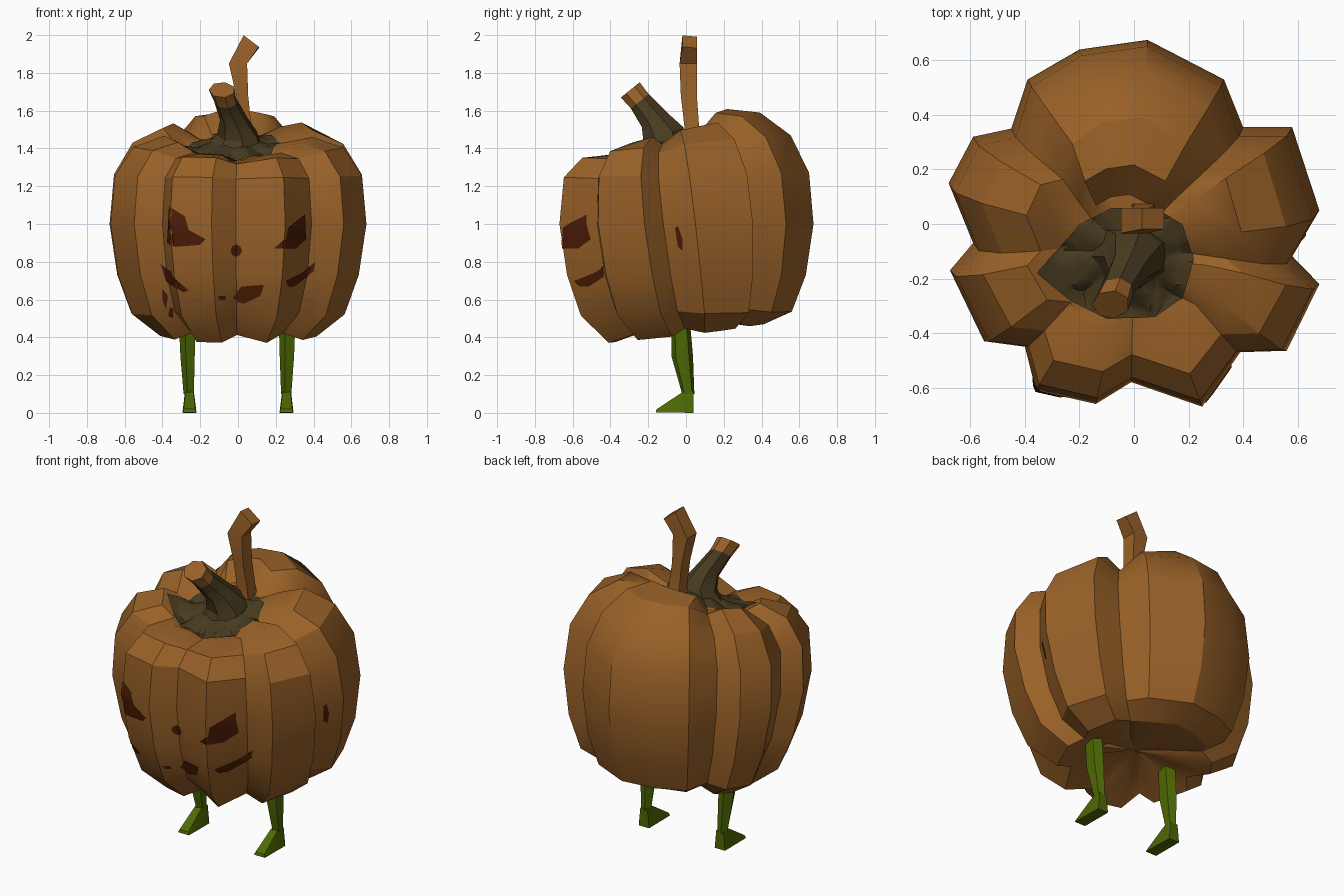
import bpy, bmesh, math
from mathutils import Vector, Matrix
from mathutils.bvhtree import BVHTree

if "Cube" in bpy.data.objects:
    bpy.data.objects.remove(bpy.data.objects["Cube"])


def material(name, rgb):
    m = bpy.data.materials.new(name)
    m.diffuse_color = (*rgb, 1)
    m.use_nodes = True
    m.node_tree.nodes["Principled BSDF"].inputs["Base Color"].default_value = m.diffuse_color
    return m


SKIN = material("pumpkin brown", (0.32, 0.12, 0.021))
STEM = material("dark olive", (0.064, 0.043, 0.014))
CARVE = material("dark red brown", (0.075, 0.012, 0.002))
GREEN = material("leg green", (0.075, 0.14, 0.001))


def finish(name, bm, mats, angle=30):
    bmesh.ops.recalc_face_normals(bm, faces=bm.faces)
    me = bpy.data.meshes.new(name)
    bm.to_mesh(me)
    for m in mats:
        me.materials.append(m)
    for p in me.polygons:
        p.use_smooth = True
    me.set_sharp_from_angle(angle=math.radians(angle))
    ob = bpy.data.objects.new(name, me)
    bpy.context.collection.objects.link(ob)
    return ob


def bridge(bm, a, b, mat=0):
    n = len(a)
    for i in range(n):
        f = bm.faces.new((a[i], a[(i + 1) % n], b[(i + 1) % n], b[i]))
        f.material_index = mat


def tube(name, rings, n, mats, tip_from=99):
    """rings: (centre, rx, ry, tilt towards the front in degrees)"""
    bm = bmesh.new()
    loops = []
    for c, rx, ry, tilt in rings:
        rot = Matrix.Rotation(math.radians(tilt), 3, 'X')
        loop = []
        for i in range(n):
            a = 2 * math.pi * (i + 0.5) / n
            loop.append(bm.verts.new(Vector(c) + rot @ Vector((rx * math.cos(a), ry * math.sin(a), 0))))
        loops.append(loop)
    for k in range(len(loops) - 1):
        bridge(bm, loops[k], loops[k + 1], 1 if k >= tip_from else 0)
    bm.faces.new(loops[0])
    bm.faces.new(loops[-1]).material_index = 1 if len(mats) > 1 else 0
    return finish(name, bm, mats)


# Pumpkin: lobed outline (x, y, 1 = valley) scaled through tilted rings
OUTLINE = [(.68, .05, 0), (.58, .355, 0), (.40, .355, 1), (.33, .53, 0), (.05, .675, 0),
           (-.20, .64, 0), (-.39, .53, 0), (-.45, .35, 1), (-.59, .32, 0), (-.68, .15, 0),
           (-.59, -.07, 1), (-.675, -.17, 0), (-.55, -.43, 0), (-.40, -.45, 1), (-.36, -.61, 0),
           (-.14, -.66, 0), (-.01, -.58, 1), (.25, -.67, 0), (.39, -.47, 1), (.56, -.465, 0),
           (.68, -.22, 0), (.58, -.12, 1)]
# scale, height, forward tilt, centre x, centre y, lifts of: valleys, back lobe, front lobes
RINGS = [(.28, .48, .04, 0, 0, .02, 0, 0), (.61, .42, .12, 0, 0, .035, 0, 0),
         (.83, .525, .02, 0, 0, .015, 0, 0), (.94, .73, 0, 0, 0, 0, 0, 0),
         (1.0, 1.0, 0, 0, 0, 0, 0, 0), (.965, 1.26, .02, 0, 0, -.01, 0, 0),
         (.82, 1.42, .09, 0, 0, -.04, 0, -.02), (.58, 1.49, .23, 0, 0, -.05, .01, -.035),
         (.41, 1.485, .34, -.02, -.06, -.045, .05, -.015), (.28, 1.455, .26, -.03, -.08, -.01, .01, 0)]
bm = bmesh.new()
loops = []
for s, z0, tilt, cx, cy, lift, back, front in RINGS:
    loop = []
    for x, y, valley in OUTLINE:
        px, py = cx + s * x, cy + s * y
        z = z0 + tilt * py + lift * valley + (back if y > .5 else front if y < -.5 else 0)
        # the crown dips on the left, by the stem
        if cx < 0:
            z += .12 * min(0, px + .05)
        # grooves lean towards the front as they rise
        py -= .12 * (z0 - 1) * max(0, 1 - (y / .6) ** 2) * (s > .5)
        loop.append(bm.verts.new((px, py, z)))
    loops.append(loop)
for a, b in zip(loops, loops[1:]):
    bridge(bm, a, b)
for loop, centre in ((loops[0], (0, 0, .5)), (loops[-1], (-.01, -.1, 1.475))):
    c = bm.verts.new(centre)
    for i in range(len(loop)):
        bm.faces.new((loop[i], loop[(i + 1) % len(loop)], c))
bmesh.ops.recalc_face_normals(bm, faces=bm.faces)
SURFACE = BVHTree.FromBMesh(bm)
finish("pumpkin_body", bm, [SKIN])

# Painted patches: a flat polygon, diced and laid on the pumpkin surface
VIEWS = {'front': (lambda u, v: (u, -3, v), (0, 1, 0)),
         'right': (lambda u, v: (3, u, v), (-1, 0, 0)),
         'top': (lambda u, v: (u, v, 3), (0, 0, -1))}


def patch(name, pts, mat, view='front', step=0.02):
    place, direction = VIEWS[view]
    bm = bmesh.new()
    bm.faces.new([bm.verts.new((u, v, 0)) for u, v in pts])
    bmesh.ops.triangulate(bm, faces=bm.faces[:])
    for axis in (0, 1):
        k = math.ceil(min(p[axis] for p in pts) / step)
        while k * step < max(p[axis] for p in pts):
            co, no = [0, 0, 0], [0, 0, 0]
            co[axis], no[axis] = k * step, 1
            bmesh.ops.bisect_plane(bm, geom=bm.verts[:] + bm.edges[:] + bm.faces[:],
                                   plane_co=co, plane_no=no)
            k += 1
    bmesh.ops.triangulate(bm, faces=bm.faces[:])
    for v in bm.verts[:]:
        hit, normal, _, _ = SURFACE.ray_cast(Vector(place(v.co.x, v.co.y)), Vector(direction))
        if hit is None:
            bm.verts.remove(v)
        else:
            v.co = hit + normal * 0.006
    ob = finish(name, bm, [mat])
    # make the open sheet face outward
    if sum(p.normal.dot(Vector(direction)) * p.area for p in ob.data.polygons) > 0:
        ob.data.flip_normals()


patch("left_eye", [(-.36, 1.09), (-.28, 1.04), (-.26, .97), (-.17, .92), (-.20, .89), (-.33, .88), (-.37, .90)], CARVE)
patch("right_eye", [(.35, 1.05), (.355, .92), (.30, .87), (.19, .87), (.25, .92), (.26, .98)], CARVE)
patch("nose", [(-.01 + .033 * math.cos(i * math.pi / 4), .86 + .033 * math.sin(i * math.pi / 4)) for i in range(8)], CARVE)
patch("mouth_left", [(-.41, .79), (-.35, .75), (-.34, .72), (-.26, .65), (-.29, .64), (-.38, .70)], CARVE)
patch("mouth_right", [(.41, .80), (.40, .75), (.29, .67), (.26, .67), (.25, .70), (.33, .74)], CARVE)
patch("mouth_middle", [(-.03, .61), (.02, .67), (.14, .68), (.12, .62), (.03, .58), (0, .59)], CARVE)
patch("mouth_spot", [(-.11, .62), (-.07, .62), (-.07, .60), (-.10, .60)], CARVE)
patch("drip_upper", [(-.40, .66), (-.37, .62), (-.38, .55), (-.40, .60)], CARVE)
patch("drip_lower", [(-.36, .56), (-.34, .56), (-.345, .505), (-.37, .52)], CARVE)
patch("side_mark", [(-.055, .98), (-.04, .99), (-.015, .92), (-.015, .86), (-.04, .88)], CARVE, 'right')

# Dark patch around the stem
patch("stem_base", [(-.36, -.18), (-.2, 0), (-.08, .06), (.08, .06), (.18, 0), (.22, -.13), (.18, -.27),
                    (.08, -.34), (-.1, -.35), (-.24, -.28)], STEM, 'top')

# Stem: flared foot leaning forward, cut end shows the body colour
tube("stem", [((-.02, -.12, 1.40), .16, .14, 17), ((.0, -.12, 1.475), .11, .115, 20),
              ((-.02, -.165, 1.55), .075, .08, 28), ((-.065, -.245, 1.65), .062, .062, 39),
              ((-.085, -.295, 1.71), .07, .066, 39)], 7, [STEM, SKIN], tip_from=3)

# Crooked sprout behind the stem
tube("sprout", [((.03, .035, 1.43), .07, .065, 0), ((.035, .03, 1.52), .05, .055, 0),
                ((.022, .015, 1.68), .045, .06, 0), ((0, .012, 1.85), .068, .065, 0),
                ((.07, .02, 1.965), .057, .055, 0)], 4, [SKIN])
top = bpy.data.objects["sprout"].data
for v in top.vertices:
    if v.co.z > 1.9:
        v.co.z += -.03 * (v.co.x - .07) / .04 - .1 * (v.co.y - .02)
        v.co.z = min(v.co.z, 2.0)

# Legs and pointed feet
for side, s in (("left", -1), ("right", 1)):
    tube(side + "_leg", [((s * .265, -.03, .52), .05, .05, 0), ((s * .263, -.02, .30), .042, .06, 0),
                         ((s * .258, .012, .10), .03, .034, 0)], 5, [GREEN])
    bm = bmesh.new()
    for y, z, w in ((.04, 0, .035), (.04, .11, .024), (-.018, .11, .022), (-.16, .003, .037), (-.155, .02, .03)):
        for d in (-1, 1):
            bm.verts.new((s * .257 + d * w, y, z))
    bmesh.ops.convex_hull(bm, input=bm.verts[:])
    finish(side + "_foot", bm, [GREEN])
